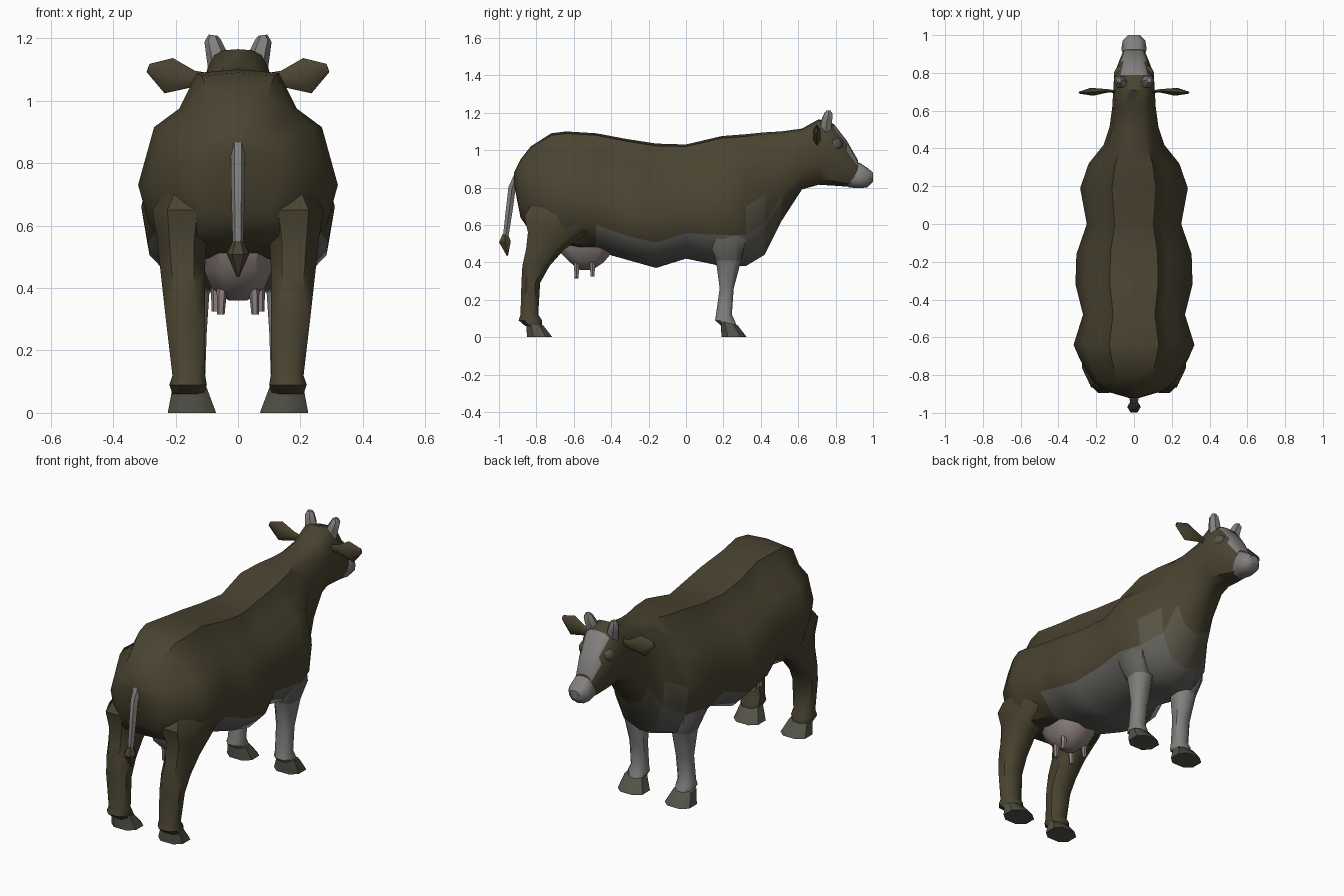
import bpy, bmesh, math
from mathutils import Vector


def material(name, rgb):
    m = bpy.data.materials.new(name)
    m.diffuse_color = (*rgb, 1)
    return m


BROWN = material("brown_hide", (0.068, 0.057, 0.03))
MID = material("grey_brown_hide", (0.095, 0.086, 0.06))
BELLY = material("belly_grey", (0.12, 0.117, 0.107))
PALE = material("pale_hide", (0.22, 0.215, 0.205))
PINK = material("pink_skin", (0.27, 0.22, 0.21))
HOOF = material("hoof_grey", (0.085, 0.085, 0.065))


def loft(name, rings, mats, pick=None, mirror=False, angle=45):
    """Skin closed rings of points, cap both ends."""
    bm = bmesh.new()
    vs = [[bm.verts.new(p) for p in r] for r in rings]
    for a, b in zip(vs, vs[1:]):
        n = len(a)
        for i in range(n):
            bm.faces.new((a[i], a[(i + 1) % n], b[(i + 1) % n], b[i]))
    bm.faces.new(vs[0])
    bm.faces.new(vs[-1])
    bmesh.ops.triangulate(bm, faces=[f for f in bm.faces if len(f.verts) > 4])
    bmesh.ops.recalc_face_normals(bm, faces=bm.faces)
    if pick:
        for f in bm.faces:
            f.material_index = pick(f.calc_center_median())
    me = bpy.data.meshes.new(name)
    bm.to_mesh(me)
    bm.free()
    for m in mats:
        me.materials.append(m)
    ob = bpy.data.objects.new(name, me)
    bpy.context.collection.objects.link(ob)
    bpy.ops.object.select_all(action='DESELECT')
    ob.select_set(True)
    bpy.context.view_layer.objects.active = ob
    bpy.ops.object.shade_smooth_by_angle(angle=math.radians(angle))
    if mirror:
        ob.modifiers.new("mirror", 'MIRROR')
    return ob


def body_ring(y, zt, zb, w, zm):
    """Upright cross-section: flat back, hollow loin, wide flanks, keel or flat rump base."""
    up, dn = zt - zm, zm - zb
    low, edge, lift = (0.90, 0.68, 0.04) if y < -0.6 else (0.93, 0.60, 0.12)
    x2, d2, x3, d3 = (0.59, 0.34, 0.84, 0.50) if y < 0.4 else (0.68, 0.17, 0.88, 0.50)
    half = [(0.41 * w, zt - 0.03 * up), (x2 * w, zt - d2 * up), (x3 * w, zt - d3 * up), (w, zm),
            (low * w, zm - 0.48 * dn), (edge * w, zb + lift * dn)]
    pts = [(0, zt)] + half + [(0, zb)] + [(-x, z) for x, z in reversed(half)]
    return [(x, y, z) for x, z in pts]


def leg_ring(z, x0, x1, y0, y1, tilt=0.0):
    """Horizontal eight-sided ring inside a rectangle."""
    cx, cy, rx, ry = (x0 + x1) / 2, (y0 + y1) / 2, (x1 - x0) / 2, (y1 - y0) / 2
    c = 0.5
    o = [(1, c), (c, 1), (-c, 1), (-1, c), (-1, -c), (-c, -1), (c, -1), (1, -c)]
    return [(cx + a * rx, cy + b * ry, z + tilt * b) for a, b in o]


def tube(name, path, radii, mats, n=6, mirror=False, flat=1.0):
    """Tapered tube along a path."""
    path = [Vector(p) for p in path]
    rings = []
    for i, (p, r) in enumerate(zip(path, radii)):
        d = path[min(i + 1, len(path) - 1)] - path[max(i - 1, 0)]
        u = d.cross(Vector((0, 1, 0.01))).normalized()
        v = d.cross(u).normalized()
        rings.append([p + r * (u * math.cos(t) + flat * v * math.sin(t))
                      for t in (2 * math.pi * k / n for k in range(n))])
    return loft(name, rings, mats, mirror=mirror)


# Torso, neck and head in one skin: y, top, bottom, half width, widest height
SECTIONS = [(-0.92, 0.88, 0.82, 0.03, 0.86), (-0.885, 0.95, 0.64, 0.15, 0.80),
            (-0.83, 1.02, 0.56, 0.22, 0.76), (-0.72, 1.09, 0.52, 0.285, 0.74),
            (-0.64, 1.10, 0.49, 0.32, 0.73),
            (-0.48, 1.09, 0.46, 0.27, 0.73), (-0.32, 1.06, 0.415, 0.31, 0.66),
            (-0.16, 1.035, 0.37, 0.305, 0.63), (0.0, 1.03, 0.42, 0.25, 0.68),
            (0.19, 1.075, 0.38, 0.285, 0.70), (0.32, 1.085, 0.38, 0.24, 0.70),
            (0.42, 1.095, 0.44, 0.16, 0.76), (0.51, 1.10, 0.62, 0.13, 0.88),
            (0.62, 1.115, 0.79, 0.115, 0.97), (0.71, 1.165, 0.815, 0.11, 1.05),
            (0.79, 1.14, 0.81, 0.105, 1.02), (0.86, 1.05, 0.805, 0.08, 0.94),
            (0.92, 0.945, 0.805, 0.055, 0.88)]


def hide(c):
    """Brown coat, grey belly, faded chest, pale forehead."""
    if c.y > 0.78 and c.z > 0.9 and abs(c.x) < 0.06:
        return 3
    if -0.42 < c.y < 0.5 and c.z < 0.53:
        return 2
    return int(0.32 < c.y < 0.55 and c.z < 0.75)


loft("body", [body_ring(*s) for s in SECTIONS], [BROWN, MID, BELLY, PALE], hide)

# Muzzle
loft("muzzle", [body_ring(*s) for s in [(0.87, 0.90, 0.80, 0.05, 0.86), (0.925, 0.935, 0.797, 0.067, 0.86),
                                        (0.97, 0.905, 0.80, 0.06, 0.86), (1.0, 0.88, 0.83, 0.03, 0.86)]], [PALE])

# Hind legs with thighs that sink into the rump
loft("hind_leg", [leg_ring(*s) for s in [
    (0.78, 0.12, 0.19, -0.78, -0.56), (0.65, 0.08, 0.275, -0.865, -0.46), (0.56, 0.10, 0.26, -0.845, -0.52),
    (0.47, 0.105, 0.25, -0.855, -0.65), (0.38, 0.105, 0.24, -0.875, -0.73), (0.29, 0.105, 0.23, -0.88, -0.78),
    (0.12, 0.105, 0.21, -0.885, -0.79), (0.09, 0.10, 0.22, -0.895, -0.77), (0.06, 0.11, 0.21, -0.86, -0.77)]],
    [BROWN], mirror=True)

# Front legs with shoulders that sink into the chest
loft("front_leg", [leg_ring(*s) for s in [
    (0.66, 0.13, 0.20, 0.14, 0.26), (0.52, 0.10, 0.25, 0.12, 0.32), (0.41, 0.09, 0.21, 0.16, 0.295),
    (0.26, 0.10, 0.19, 0.18, 0.255), (0.12, 0.105, 0.19, 0.16, 0.245),
    (0.09, 0.10, 0.20, 0.155, 0.26), (0.06, 0.105, 0.19, 0.19, 0.27)]],
    [PALE, BELLY], lambda c: int(c.z > 0.42), mirror=True)

# Hooves
for name, y in (("hind_hoof", -0.85), ("front_hoof", 0.19)):
    loft(name, [leg_ring(0.075, 0.10, 0.21, y - 0.005, y + 0.085, -0.01),
                leg_ring(0.0, 0.07, 0.225, y, y + 0.135)], [HOOF], mirror=True)

# Tail and tuft
tube("tail", [(0, -0.89, 0.88), (0, -0.93, 0.80), (0, -0.945, 0.68), (0, -0.965, 0.53)],
     [0.024, 0.023, 0.021, 0.017], [PALE])
tube("tail_tuft", [(0, -0.966, 0.55), (0, -0.968, 0.51), (0, -0.955, 0.435)], [0.017, 0.036, 0.004], [BROWN])

# Udder and teats
loft("udder", [leg_ring(*s) for s in [
    (0.54, -0.13, 0.13, -0.70, -0.36), (0.46, -0.11, 0.11, -0.68, -0.39),
    (0.40, -0.085, 0.085, -0.62, -0.44), (0.36, -0.03, 0.03, -0.57, -0.50)]], [PINK])
for y, x, z in ((-0.585, 0.05, 0.315), (-0.50, 0.068, 0.325)):
    tube("teat", [(x, y, 0.43), (x + 0.005, y, z)], [0.019, 0.012], [PINK], mirror=True)

# Ears: thin leaf shapes
tube("ear", [(0.09, 0.70, 1.07), (0.14, 0.705, 1.07), (0.222, 0.70, 1.08), (0.288, 0.695, 1.105)],
     [0.018, 0.026, 0.058, 0.014], [BROWN], mirror=True, flat=0.4)

# Horns: short stubs
tube("horn", [(0.06, 0.745, 1.09), (0.07, 0.752, 1.155), (0.082, 0.762, 1.193), (0.08, 0.762, 1.21)],
     [0.034, 0.033, 0.026, 0.014], [PALE], mirror=True)

# Eyes
tube("eye", [(0.07, 0.80, 1.03), (0.09, 0.81, 1.03), (0.10, 0.815, 1.03)],
     [0.042, 0.034, 0.014], [HOOF], mirror=True)
